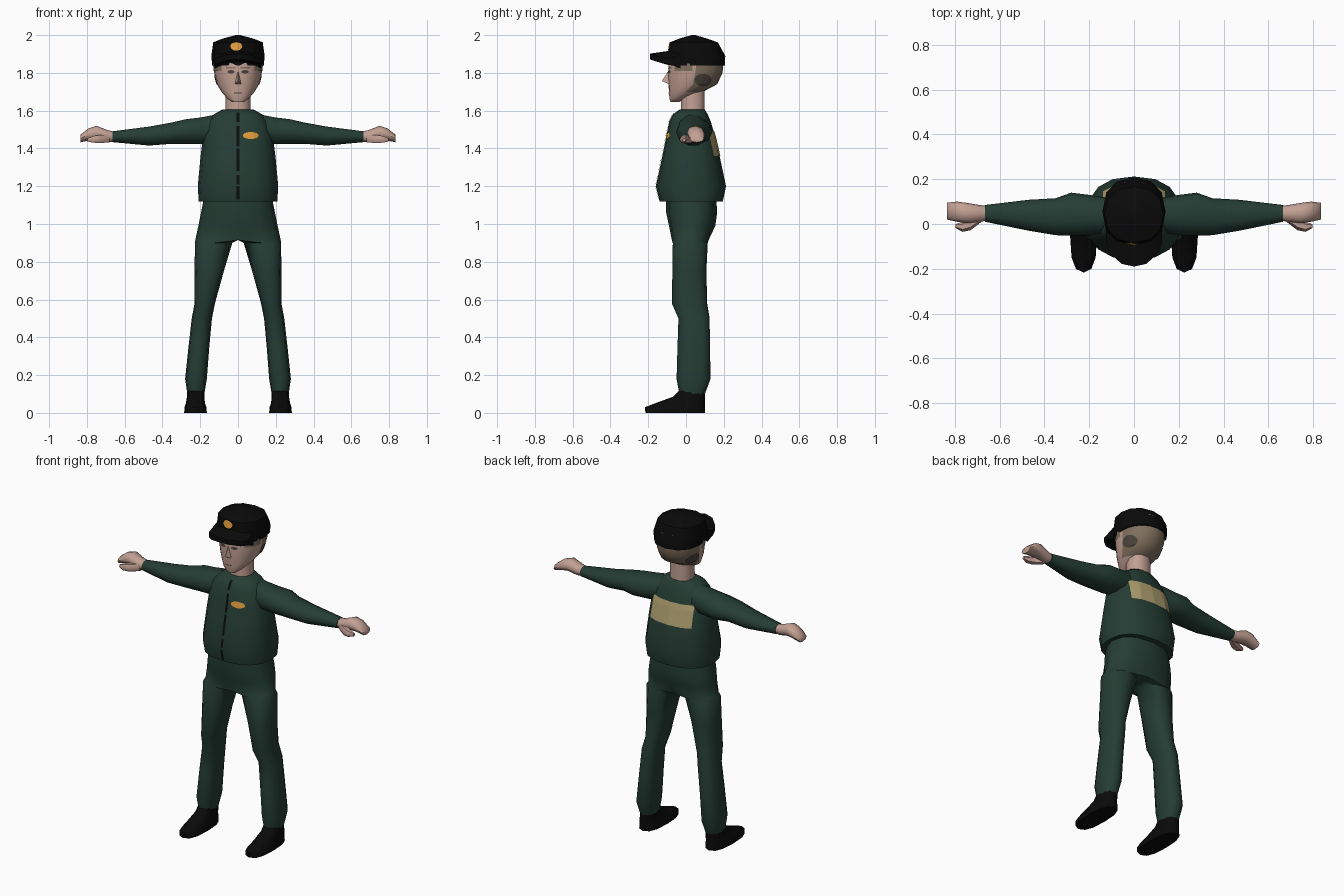
import bpy, bmesh, math
from mathutils import Vector
from mathutils.bvhtree import BVHTree

if "Cube" in bpy.data.objects:
    bpy.data.objects.remove(bpy.data.objects["Cube"])


def material(name, *rgb):
    m = bpy.data.materials.new(name)
    m.diffuse_color = (*rgb, 1)
    m.use_nodes = True
    m.node_tree.nodes["Principled BSDF"].inputs["Base Color"].default_value = m.diffuse_color
    return m


GREEN = material("dark green cloth", 0.018, 0.047, 0.034)
BLACK = material("black", 0.003, 0.003, 0.003)
SKIN = material("skin", 0.54, 0.35, 0.29)
HAIR = material("brown hair", 0.22, 0.165, 0.115)
GOLD = material("gold", 0.75, 0.33, 0.045)
KHAKI = material("khaki", 0.43, 0.35, 0.16)
SHADE = material("dark taupe", 0.07, 0.055, 0.045)


def finish(name, bm, mats, mirror=False, angle=55):
    bmesh.ops.recalc_face_normals(bm, faces=bm.faces)
    me = bpy.data.meshes.new(name)
    bm.to_mesh(me)
    bm.free()
    ob = bpy.data.objects.new(name, me)
    bpy.context.collection.objects.link(ob)
    for m in mats:
        me.materials.append(m)
    bpy.ops.object.select_all(action='DESELECT')
    ob.select_set(True)
    bpy.context.view_layer.objects.active = ob
    bpy.ops.object.shade_smooth_by_angle(angle=math.radians(angle))
    if mirror:
        mod = ob.modifiers.new("mirror", 'MIRROR')
        mod.merge_threshold = 0.0005
    return ob


def oval(a0, a1, b0, b1, n, p=2.4):
    """Rounded section between two limits on each axis."""
    pts = []
    for i in range(n):
        t = 2 * math.pi * i / n
        c, s = math.cos(t), math.sin(t)
        pts.append(((a0 + a1) / 2 + (a1 - a0) / 2 * math.copysign(abs(c) ** (2 / p), c),
                    (b0 + b1) / 2 + (b1 - b0) / 2 * math.copysign(abs(s) ** (2 / p), s)))
    return pts


def ring_z(z, x0, x1, y0, y1, n=12, p=2.4):
    return [(a, b, z) for a, b in oval(x0, x1, y0, y1, n, p)]


def ring_x(x, y0, y1, z0, z1, n=10, p=2.2):
    return [(x, a, b) for a, b in oval(y0, y1, z0, z1, n, p)]


def loft(rings, caps=True):
    bm = bmesh.new()
    vs = [[bm.verts.new(p) for p in r] for r in rings]
    n = len(vs[0])
    for r, q in zip(vs, vs[1:]):
        for i in range(n):
            j = (i + 1) % n
            bm.faces.new((r[i], r[j], q[j], q[i]))
    if caps:
        bm.faces.new(vs[0][::-1])
        bm.faces.new(vs[-1])
    return bm


def decal(name, target, mat, u0, u1, z0, z1, side, round_=False, mirror=False, n=8):
    """Thin painted patch projected on a part: side is front, back or right."""
    me = target.data
    tree = BVHTree.FromPolygons([v.co for v in me.vertices],
                                [p.vertices[:] for p in me.polygons])
    d = Vector({'front': (0, 1, 0), 'back': (0, -1, 0), 'right': (-1, 0, 0)}[side])
    bm = bmesh.new()
    grid = {}
    for i in range(n + 1):
        for j in range(n + 1):
            a, b = 2 * i / n - 1, 2 * j / n - 1
            if round_:
                a, b = a * math.sqrt(1 - b * b / 2), b * math.sqrt(1 - a * a / 2)
            u, z = (u0 + u1) / 2 + a * (u1 - u0) / 2, (z0 + z1) / 2 + b * (z1 - z0) / 2
            o = Vector((0, u, z)) if side == 'right' else Vector((u, 0, z))
            hit = tree.ray_cast(o - d * 2, d)[0]
            if hit:
                grid[i, j] = bm.verts.new(hit - d * 0.004)
    for i in range(n):
        for j in range(n):
            q = [grid.get(k) for k in ((i, j), (i + 1, j), (i + 1, j + 1), (i, j + 1))]
            if all(q):
                f = bm.faces.new(q)
                f.normal_update()
                if f.normal.dot(d) > 0:
                    f.normal_flip()
    me = bpy.data.meshes.new(name)
    bm.to_mesh(me)
    bm.free()
    me.materials.append(mat)
    ob = bpy.data.objects.new(name, me)
    bpy.context.collection.objects.link(ob)
    if mirror:
        ob.modifiers.new("mirror", 'MIRROR')
    return ob


# Jacket body
jacket = finish("jacket", loft([ring_z(z, -h, h, a, b, 16) for z, h, a, b in (
    (1.12, .208, -.14, .195), (1.20, .213, -.16, .212), (1.36, .198, -.125, .178),
    (1.46, .185, -.105, .155), (1.54, .16, -.09, .132), (1.58, .128, -.07, .115),
    (1.605, .085, -.035, .1))]), [GREEN])

# Sleeves
finish("sleeve", loft([ring_x(*r) for r in (
    (.08, -.03, .11, 1.43, 1.59), (.2, -.05, .13, 1.42, 1.567), (.28, -.052, .14, 1.42, 1.557),
    (.35, -.05, .115, 1.422, 1.54), (.47, -.03, .108, 1.413, 1.518),
    (.665, .01, .085, 1.432, 1.492))]), [GREEN], True)

# Hands and thumbs
finish("hand", loft([ring_x(*r, n=8) for r in (
    (.64, .02, .078, 1.437, 1.485), (.69, .008, .085, 1.432, 1.497),
    (.75, .004, .095, 1.445, 1.52), (.79, .01, .1, 1.442, 1.507),
    (.835, .02, .095, 1.432, 1.472))]), [SKIN], True)
finish("thumb", loft([ring_x(*r, n=6) for r in (
    (.68, .01, .05, 1.43, 1.475), (.73, -.028, .03, 1.425, 1.475),
    (.765, -.035, .01, 1.428, 1.468), (.797, -.018, .0, 1.435, 1.455))]), [SKIN], True)


# Trousers: one leg with half a hip, mirrored
def hip_ring(z, hx, y0, y1):
    return [(max(x, 0) if abs(x) > 1e-5 else 0, y, z) for x, y in oval(-hx, hx, y0, y1, 12)]


bm = loft([ring_z(*r) for r in (
    (.10, .178, .268, -.035, .1), (.18, .165, .28, -.05, .13), (.35, .152, .262, -.045, .127),
    (.5, .138, .245, -.04, .125), (.58, .122, .23, -.075, .112), (.75, .075, .23, -.072, .108),
    (.9, .03, .228, -.07, .115))] +
    [hip_ring(*r) for r in ((.915, .226, -.075, .12), (.99, .21, -.09, .155),
                            (1.06, .196, -.105, .165), (1.14, .18, -.105, .16))])
bmesh.ops.delete(bm, geom=[f for f in bm.faces if all(abs(v.co.x) < 1e-4 for v in f.verts)],
                 context='FACES')
finish("trousers", bm, [GREEN], True)

# Shoes
finish("shoe", loft([ring_z(*r, p=2.6) for r in (
    (0, .165, .285, -.215, .1), (.03, .167, .283, -.217, .1), (.052, .175, .276, -.16, .1),
    (.085, .178, .27, -.07, .1), (.115, .178, .268, -.04, .1))]), [BLACK], True)

# Neck and head, with hair on the back of the head
finish("neck", loft([ring_z(1.57, -.068, .068, -.03, .1, 10),
                     ring_z(1.75, -.064, .064, -.025, .1, 10)]), [SKIN])
bm = loft([ring_z(z, -h, h, a, b, 20, 2.1) for z, h, a, b in (
    (1.645, .03, -.082, -.04), (1.665, .058, -.088, .0), (1.70, .088, -.09, .09),
    (1.74, .112, -.093, .165), (1.80, .126, -.094, .193), (1.86, .132, -.09, .2),
    (1.92, .128, -.08, .19))])
for f in bm.faces:
    c = f.calc_center_median()
    f.material_index = int(c.y > .035 and c.z > 1.69)
head = finish("head", bm, [SKIN, HAIR])

# Nose
bm = bmesh.new()
tip, top, left, right = [bm.verts.new(p) for p in (
    (0, -.128, 1.757), (0, -.09, 1.815), (-.02, -.085, 1.738), (.02, -.085, 1.738))]
for f in ((tip, top, left), (tip, right, top), (tip, left, right), (top, right, left)):
    bm.faces.new(f)
finish("nose", bm, [SKIN])

# Face details
decal("eye", head, SHADE, .018, .056, 1.797, 1.815, 'front', True, True, 4)
decal("eyebrow", head, HAIR, .014, .064, 1.824, 1.832, 'front', False, True, 4)
decal("mouth", head, SHADE, -.022, .022, 1.692, 1.697, 'front', False, False, 4)
decal("ear", head, SHADE, .045, .135, 1.73, 1.795, 'right', True, True)
decal("sideburn", head, HAIR, -.06, .035, 1.81, 1.85, 'right', False, True)

# Cap crown and brim
cap = finish("cap", loft([ring_z(z, -h, h, a, b, 12, 2.3) for z, h, a, b in (
    (1.84, .137, -.092, .206), (1.89, .141, -.097, .208), (1.962, .131, -.084, .168),
    (1.982, .08, -.035, .11), (2.0, .012, .03, .05))]), [BLACK], angle=40)
rings = []
for x, yf in ((-.125, -.085), (-.108, -.13), (-.055, -.178), (0, -.19),
              (.055, -.178), (.108, -.13), (.125, -.085)):
    d = 1.7 * x * x
    rings.append([(x, yf, 1.872 - d), (x, yf, 1.902 - d),
                  (x, -.03, 1.925 - d), (x, -.03, 1.85 - d)])
finish("cap_brim", loft(rings), [BLACK], angle=40)

# Badges, back panel and front zip
decal("cap_badge", cap, GOLD, -.04, .022, 1.918, 1.963, 'front', True)
decal("chest_badge", jacket, GOLD, .025, .11, 1.45, 1.487, 'front', True)
decal("back_panel", jacket, KHAKI, -.14, .14, 1.36, 1.49, 'back', n=16)
for z0, z1 in ((1.13, 1.2), (1.21, 1.26), (1.28, 1.4), (1.41, 1.52), (1.54, 1.59)):
    decal("zip", jacket, BLACK, -.007, .007, z0, z1, 'front')
